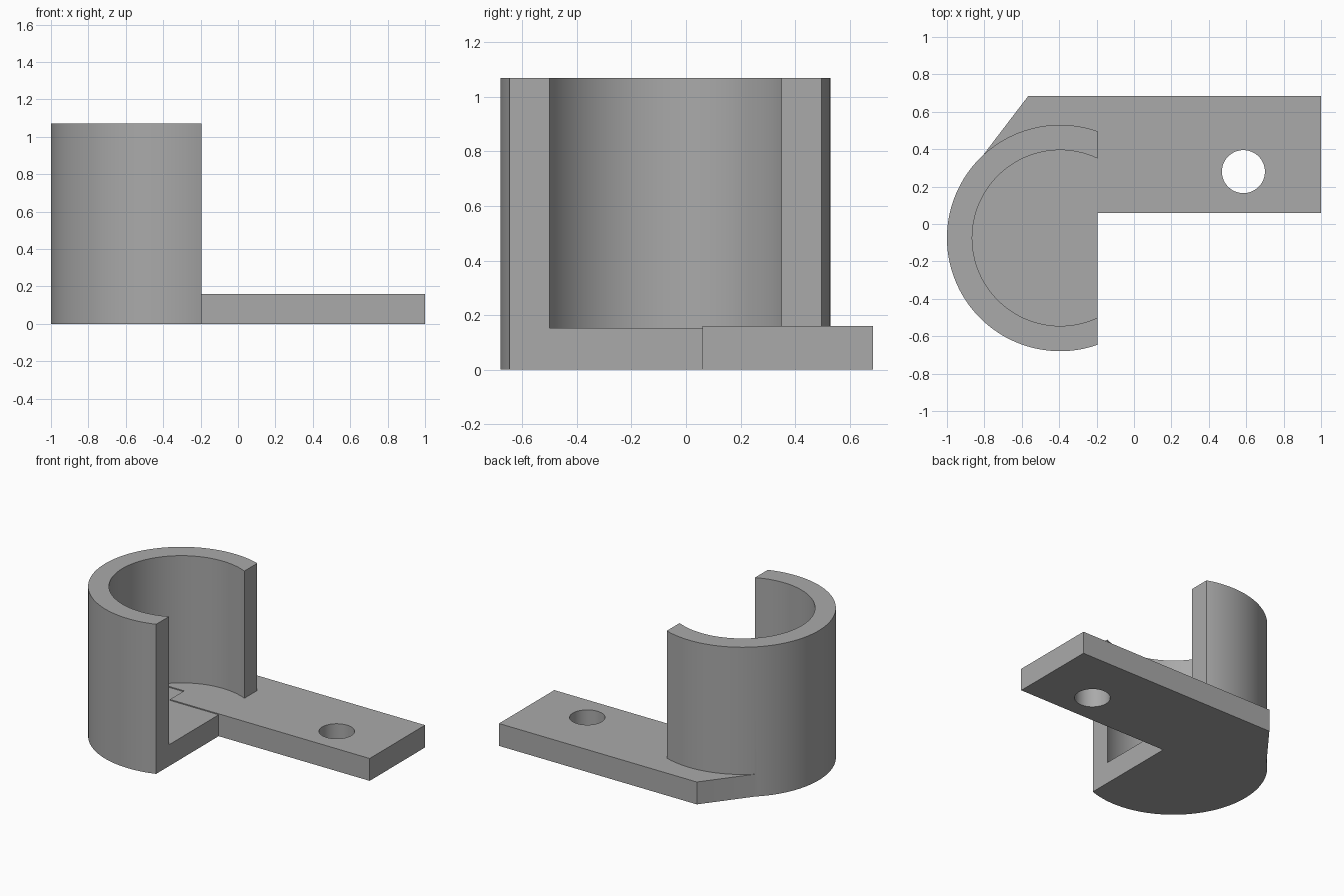
import bpy, bmesh
from math import cos, sin, acos, pi, radians

if "Cube" in bpy.data.objects:
    bpy.data.objects.remove(bpy.data.objects["Cube"])

CX, CY = -0.395, -0.075       # cup axis
CUT_X = -0.195                # flat open side of the cup
OUTER, INNER = 0.605, 0.47
HEIGHT, FLOOR, PLATE = 1.07, 0.153, 0.16

grey = bpy.data.materials.new("plain grey")
grey.use_nodes = True
color = (0.4, 0.4, 0.4, 1)
grey.diffuse_color = color
grey.node_tree.nodes["Principled BSDF"].inputs["Base Color"].default_value = color


def prism(name, outline, z0, z1):
    """Extrude a counter-clockwise outline from z0 to z1."""
    bm = bmesh.new()
    base = bm.faces.new([bm.verts.new((x, y, z0)) for x, y in outline])
    top = bmesh.ops.extrude_face_region(bm, geom=[base], use_keep_orig=True)
    bmesh.ops.translate(bm, vec=(0, 0, z1 - z0),
                        verts=[v for v in top["geom"] if isinstance(v, bmesh.types.BMVert)])
    bmesh.ops.recalc_face_normals(bm, faces=bm.faces)
    mesh = bpy.data.meshes.new(name)
    bm.to_mesh(mesh)
    bm.free()
    mesh.materials.append(grey)
    obj = bpy.data.objects.new(name, mesh)
    bpy.context.collection.objects.link(obj)
    return obj


def arc(cx, cy, r, start, end, n):
    return [(cx + r * cos(start + (end - start) * i / n),
             cy + r * sin(start + (end - start) * i / n)) for i in range(n + 1)]


def combine(target, tool, operation):
    """Apply a boolean and remove the tool."""
    mod = target.modifiers.new(operation, "BOOLEAN")
    mod.object, mod.operation, mod.solver = tool, operation, "EXACT"
    bpy.context.view_layer.objects.active = target
    bpy.ops.object.modifier_apply(modifier=mod.name)
    bpy.data.objects.remove(tool)


# Cup: a cylinder with one side sliced flat, hollowed down to its floor
half = acos((CUT_X - CX) / OUTER)
bracket = prism("cup_bracket", arc(CX, CY, OUTER, half, 2 * pi - half, 96), 0, HEIGHT)
bore = prism("bore", arc(CX, CY, INNER, 0, 2 * pi, 128)[:-1], FLOOR, HEIGHT + 0.2)
combine(bracket, bore, "DIFFERENCE")

# Mounting plate with a chamfered corner, reaching slightly into the cup
plate = prism("mounting_plate", [(1, 0.06), (1, 0.685), (-0.565, 0.685),
                                 (-0.92, 0.22), (-0.58, 0.22), (-0.58, 0.06)], 0, PLATE)
combine(bracket, plate, "UNION")

# Screw hole
hole = prism("screw_hole", arc(0.585, 0.28, 0.115, 0, 2 * pi, 64)[:-1], -0.1, 0.3)
combine(bracket, hole, "DIFFERENCE")

# Smooth the curved walls, keep the edges sharp
bpy.ops.object.select_all(action="DESELECT")
bracket.select_set(True)
bpy.context.view_layer.objects.active = bracket
bpy.ops.object.shade_smooth_by_angle(angle=radians(20))
